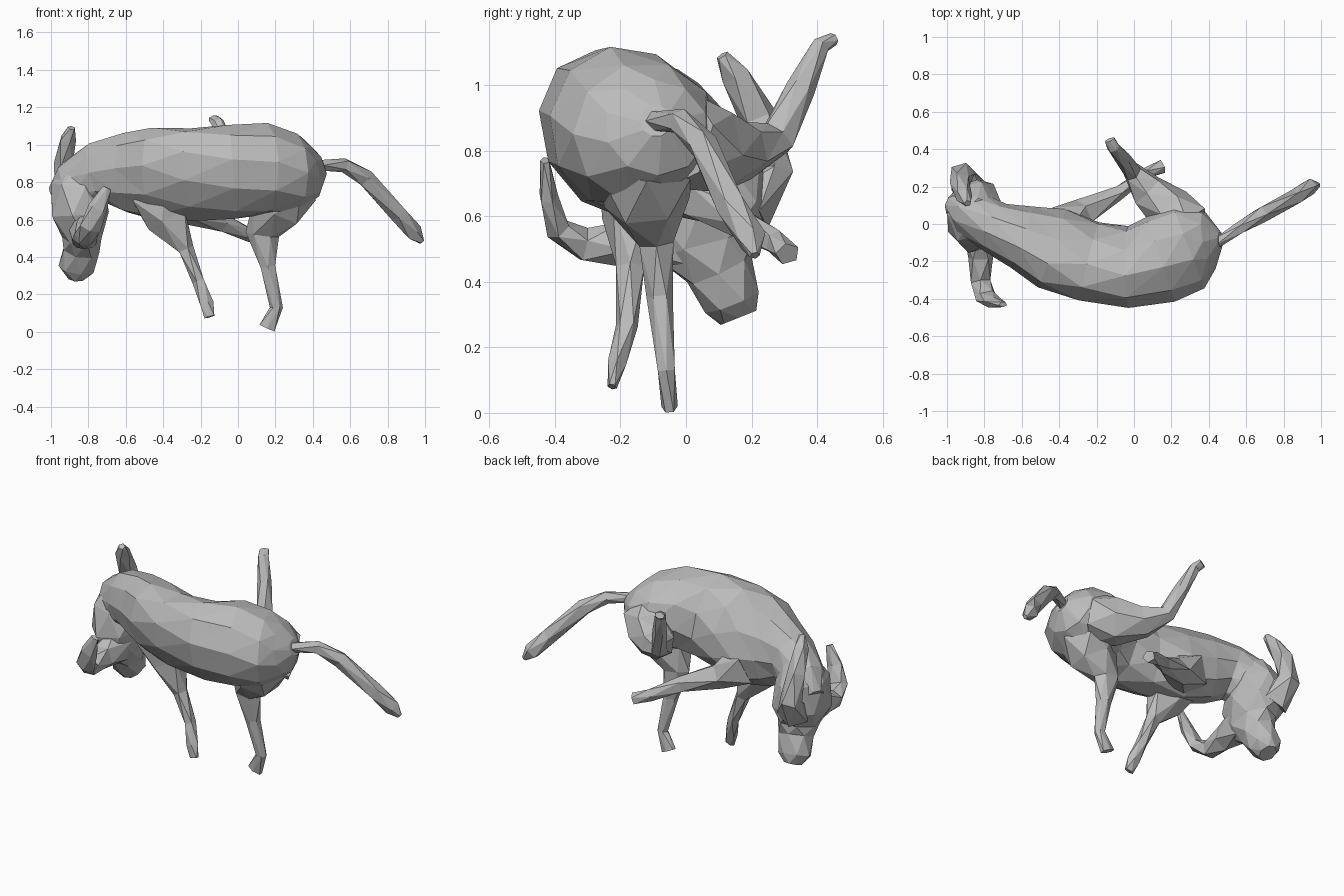
import bpy
import bmesh
import math
from mathutils import Quaternion, Vector

default_cube = bpy.data.objects.get("Cube")
if default_cube:
    bpy.data.objects.remove(default_cube, do_unlink=True)


def make_material(name, colour):
    material = bpy.data.materials.new(name)
    material.use_nodes = True
    material.diffuse_color = colour
    material.node_tree.nodes["Principled BSDF"].inputs["Base Color"].default_value = colour
    return material


GREY = make_material("plain grey", (.5, .5, .5, 1))
X_AXIS, Y_AXIS, Z_AXIS = Vector((1, 0, 0)), Vector((0, 1, 0)), Vector((0, 0, 1))


def loft(name, stations, reference, sides=6):
    """Faceted tube; each station is x, y, z, width radius, height radius, optional roll.

    The height radius lies along the reference axis, the width radius across it.
    The roll, in degrees, turns the section about the path.
    """
    bm = bmesh.new()
    centres = [Vector(station[:3]) for station in stations]
    rings = []
    for index, (_, _, _, width, height, *roll) in enumerate(stations):
        before = centres[max(index - 1, 0)]
        after = centres[min(index + 1, len(centres) - 1)]
        tangent = (after - before).normalized()
        across = tangent.cross(reference).normalized()
        upward = across.cross(tangent)
        turn = Quaternion(tangent, math.radians(sum(roll)))
        ring = []
        for step in range(sides):
            # Alternate rings are turned half a step for irregular facets
            angle = math.tau * (step + (index % 2) / 2) / sides
            offset = across * math.cos(angle) * width + upward * math.sin(angle) * height
            ring.append(bm.verts.new(centres[index] + turn @ offset))
        rings.append(ring)

    # Zigzag triangles between neighbouring rings
    for index, (first, second) in enumerate(zip(rings, rings[1:])):
        if index % 2:
            first, second = second, first
        for step in range(sides):
            following = (step + 1) % sides
            bm.faces.new((first[step], first[following], second[step]))
            bm.faces.new((first[following], second[following], second[step]))
    bm.faces.new(rings[0])
    bm.faces.new(rings[-1])
    bmesh.ops.recalc_face_normals(bm, faces=bm.faces)

    mesh = bpy.data.meshes.new(name)
    bm.to_mesh(mesh)
    bm.free()
    mesh.materials.append(GREY)
    part = bpy.data.objects.new(name, mesh)
    bpy.context.collection.objects.link(part)
    return part


# Curved trunk from rump to neck, its back leaning outward at the waist
loft("body", [
    (.46, -.09, .89, .05, .05),
    (.40, -.09, .87, .16, .15),
    (.29, -.12, .85, .24, .22),
    (.14, -.19, .87, .24, .25, -10),
    (-.03, -.23, .855, .21, .26, -25),
    (-.24, -.20, .84, .20, .27, -32),
    (-.44, -.13, .84, .20, .27, -32),
    (-.60, -.07, .85, .17, .22, -15),
    (-.74, -.02, .85, .14, .17),
    (-.86, .05, .77, .13, .16),
    (-.94, .09, .69, .07, .11),
], Z_AXIS, sides=10)

# Lowered head and blunt muzzle
loft("head", [
    (-.82, .04, .90, .08, .10),
    (-.85, .05, .78, .15, .18),
    (-.85, .05, .63, .16, .21),
    (-.83, .06, .51, .11, .16),
    (-.84, .10, .44, .10, .11),
    (-.86, .14, .34, .10, .09),
    (-.86, .16, .29, .05, .06),
], Y_AXIS, sides=7)

# Ears: one upright, one hanging with an upturned tip
loft("left_ear", [
    (-.88, .18, .62, .10, .09),
    (-.92, .27, .74, .07, .06),
    (-.93, .22, .90, .055, .06),
    (-.91, .15, 1.03, .045, .045),
    (-.89, .11, 1.09, .02, .02),
], Y_AXIS, sides=5)
loft("right_ear", [
    (-.82, -.02, .55, .12, .10),
    (-.82, -.18, .52, .08, .07),
    (-.82, -.31, .51, .055, .055),
    (-.79, -.39, .56, .04, .06),
    (-.75, -.42, .66, .03, .055),
    (-.70, -.43, .77, .015, .025),
], X_AXIS, sides=5)

# Front legs
loft("right_front_leg", [
    (-.43, -.14, .74, .17, .14),
    (-.37, -.17, .60, .12, .09),
    (-.28, -.17, .44, .045, .045),
    (-.21, -.18, .27, .035, .035),
    (-.17, -.21, .15, .04, .03),
    (-.15, -.225, .08, .03, .015),
], Y_AXIS, sides=5)
loft("left_front_leg", [
    (-.41, -.02, .73, .13, .14),
    (-.27, .06, .65, .08, .08),
    (-.08, .17, .58, .04, .05),
    (.06, .27, .52, .03, .04),
    (.15, .31, .485, .04, .035),
], Z_AXIS, sides=5)

# Standing hind leg
loft("right_hind_leg", [
    (.25, -.12, .77, .18, .17),
    (.20, -.12, .64, .15, .13),
    (.13, -.09, .52, .09, .06),
    (.16, -.08, .35, .045, .04),
    (.205, -.06, .13, .035, .03),
    (.155, -.05, .02, .05, .025),
], Y_AXIS, sides=6)

# Raised hind leg, thigh to paw
loft("left_hind_leg", [
    (.28, -.02, .83, .15, .15),
    (.19, .08, .80, .14, .13),
    (.07, .18, .80, .09, .10),
    (-.01, .28, .84, .06, .05),
    (-.06, .35, .99, .045, .04),
    (-.11, .41, 1.12, .03, .035),
    (-.13, .45, 1.14, .02, .03),
], X_AXIS, sides=6)

# Tail
loft("tail", [
    (.44, -.10, .89, .03, .03),
    (.57, -.02, .89, .035, .04),
    (.68, .05, .82, .045, .05),
    (.86, .14, .63, .045, .05),
    (.94, .20, .53, .045, .05),
    (.985, .21, .48, .015, .015),
], Z_AXIS, sides=5)
